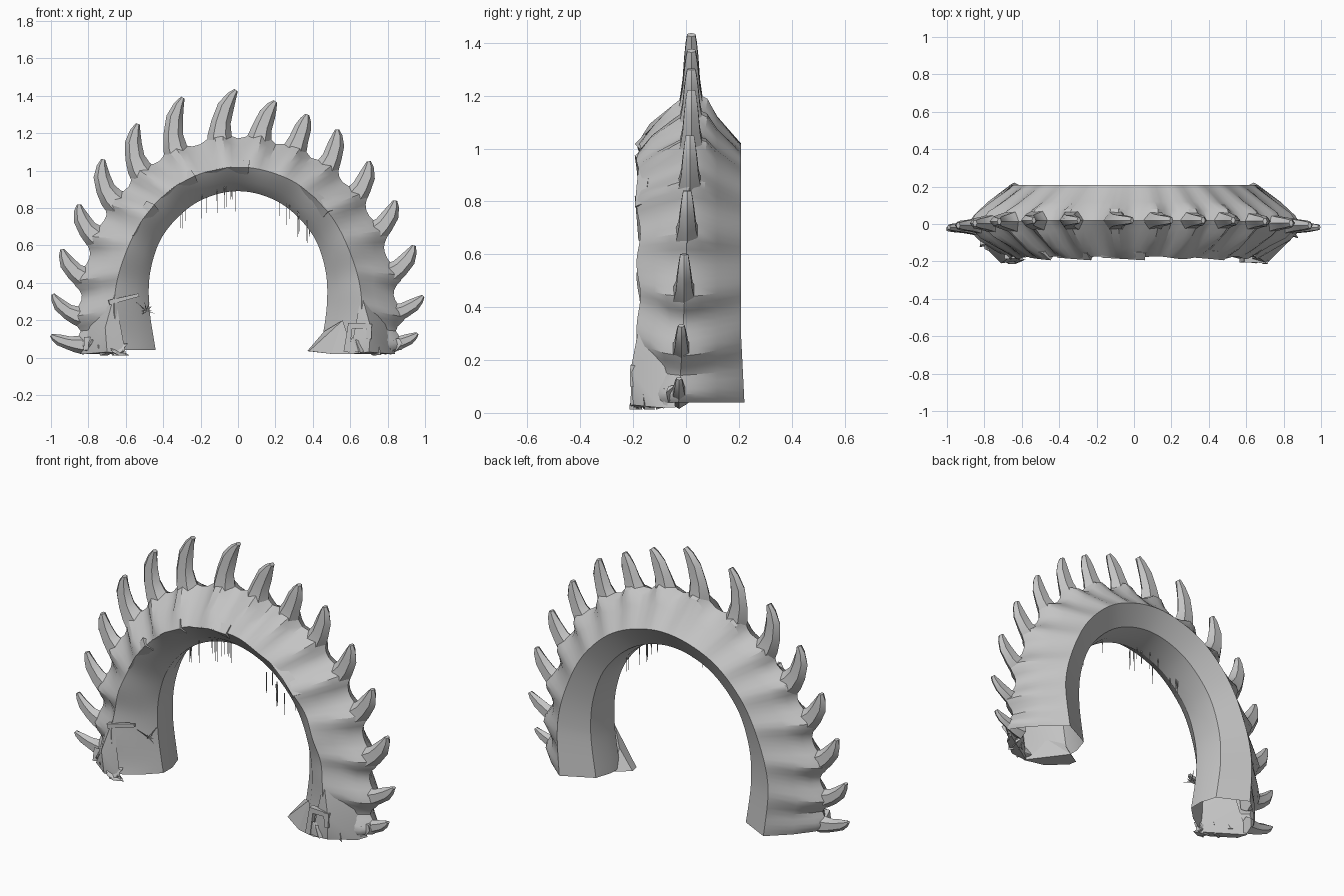
import bpy, bmesh, math, random
from mathutils import Vector

random.seed(4)
if "Cube" in bpy.data.objects:
    bpy.data.objects.remove(bpy.data.objects["Cube"])

bone = bpy.data.materials.new("pale bone grey")
bone.use_nodes = True
bone.diffuse_color = (0.55, 0.55, 0.55, 1)
bone.node_tree.nodes["Principled BSDF"].inputs["Base Color"].default_value = (0.55, 0.55, 0.55, 1)


def finish(name, bm, angle=35):
    bmesh.ops.recalc_face_normals(bm, faces=bm.faces)
    mesh = bpy.data.meshes.new(name)
    bm.to_mesh(mesh)
    bm.free()
    mesh.materials.append(bone)
    ob = bpy.data.objects.new(name, mesh)
    bpy.context.collection.objects.link(ob)
    bpy.ops.object.select_all(action="DESELECT")
    ob.select_set(True)
    bpy.context.view_layer.objects.active = ob
    bpy.ops.object.shade_smooth_by_angle(angle=math.radians(angle))


def loft(bm, rings, capped=True):
    """Skin a list of equal closed rings."""
    rows = [[bm.verts.new(p) for p in ring] for ring in rings]
    n = len(rows[0])
    for a, b in zip(rows, rows[1:]):
        for i in range(n):
            j = (i + 1) % n
            bm.faces.new((a[i], a[j], b[j], b[i]))
    if capped:
        bm.faces.new(rows[0])
        bm.faces.new(rows[-1])


def hull(name, pts, angle=15):
    """Faceted chunk wrapped round a few points."""
    bm = bmesh.new()
    out = bmesh.ops.convex_hull(bm, input=[bm.verts.new(p) for p in pts])
    bmesh.ops.delete(bm, geom=[v for v in out["geom_interior"] if v.is_valid], context="VERTS")
    finish(name, bm, angle)


def spline(pts, t):
    """Smooth curve through points, t from 0 to 1."""
    u = t * (len(pts) - 1)
    i = min(int(u), len(pts) - 2)
    f = u - i
    a, b, c, d = (Vector(pts[max(0, min(k, len(pts) - 1))]) for k in range(i - 1, i + 3))
    return 0.5 * (2 * b + (c - a) * f + (2 * a - 5 * b + 4 * c - d) * f ** 2
                  + (3 * b - a - 3 * c + d) * f ** 3)


def arch(half):
    return [(-x, z) for x, z in half] + [(x, z) for x, z in reversed(half[:-1])]


# Rails of the arch, from foot to crown
inner = arch([(.44, .04), (.475, .28), (.465, .48), (.39, .67), (.22, .83), (0, .89)])
edge = arch([(.64, .04), (.66, .32), (.6, .56), (.48, .78), (.28, .95), (0, 1.02)])
ridge = arch([(.83, .04), (.84, .28), (.79, .56), (.65, .84), (.39, 1.07), (0, 1.175)])

# Spikes along the ridge: base x, base z, tip x, tip z
spikes = [(-.87, .07, -1.0, .12), (-.86, .22, -.99, .34), (-.82, .42, -.94, .58),
          (-.76, .64, -.85, .82), (-.67, .84, -.72, 1.06), (-.52, .99, -.535, 1.25),
          (-.33, 1.09, -.295, 1.39), (-.1, 1.16, -.01, 1.43), (.11, 1.16, .2, 1.37),
          (.3, 1.1, .37, 1.3), (.47, 1.0, .53, 1.22), (.62, .85, .7, 1.05),
          (.73, .66, .84, .84), (.81, .44, .94, .6), (.83, .23, .99, .33), (.83, .07, .96, .13)]


def ridge_y(z):
    return .02 - .05 * (1 - min(1, z / .95))


def section(t):
    """Cross-section: ridge swelling at each spike, hollow flanks, sharp edges, bulging underside."""
    i, s, r = spline(inner, t), spline(edge, t), spline(ridge, t)
    swell = max(math.exp(-((r - Vector(p[:2])).length / .055) ** 2) for p in spikes)
    r = r + (r - s).normalized() * (.065 * swell - .005)
    low = max(0, 1 - s.y / .3)
    yr = ridge_y(s.y)
    front, back = -.18 - .02 * low, .208 + .015 * low
    wob = .012 * math.sin(t * 61)
    rows = [(r, yr), (s.lerp(r, .85), yr + .05 + .012 * swell), (s.lerp(r, .52), .118),
            (s, back), (s.lerp(i, .85), .135), (i, .04), (i, -.04),
            (s.lerp(i, .6), -.12), (s, front + wob * .6),
            (s.lerp(r, .38), -.11 + wob - .02 * swell),
            (s.lerp(r, .74), yr - .05 - .02 * swell)]
    return [Vector((p.x, y, p.y)) for p, y in rows]


# Hollow arch, open at the feet
bm = bmesh.new()
steps = 100
loft(bm, [section(k / steps) for k in range(steps + 1)], capped=False)
finish("arch_body", bm, 28)

# Curved spikes: position along, half width, half depth
levels = [(0, .078, .07), (.22, .064, .05), (.42, .052, .038), (.68, .045, .031),
          (.88, .028, .024), (1, .011, .018)]
for k, (bx, bz, tx, tz) in enumerate(spikes):
    y0 = ridge_y(bz)
    out = Vector((bx, 0, bz - .35 * min(1, bz / .95))).normalized()
    base, tip = Vector((bx, y0, bz)), Vector((tx, y0, tz))
    size = .62 + .38 * min(1, bz / .5)
    mid = base + out * (tip - base).length * .5
    base = base - out * .05
    rings = []
    for t, w, d in levels:
        c = base * (1 - t) ** 2 + mid * 2 * t * (1 - t) + tip * t * t
        tan = ((mid - base) * (1 - t) + (tip - mid) * t).normalized()
        side = tan.cross(Vector((0, 1, 0)))
        ring = []
        for a in range(6):
            ang = math.tau * a / 6
            p = c + side * math.cos(ang) * w * size + Vector((0, math.sin(ang) * d * size, 0))
            p.z = max(p.z, .015)
            ring.append(p)
        rings.append(ring)
    bm = bmesh.new()
    loft(bm, rings)
    finish(f"spike_{k + 1}", bm, 30)

# Thin broken lips rising out of the front edge
for k, t in enumerate((.24, .34, .44, .62)):
    rings = []
    for f in (0, .5, 1):
        u = t + f * .08
        s, i, r = spline(edge, u), spline(inner, u), spline(ridge, u)
        grow = .014 * f
        a, b = s.lerp(r, .12 + .15 * f), s.lerp(i, .1 + .2 * f)
        rings.append([Vector((a.x, -.155 + .02 * (1 - f), a.y)), Vector((s.x, -.18 - grow, s.y)),
                      Vector((b.x, -.155, b.y)), Vector((s.x, -.13, s.y))])
    bm = bmesh.new()
    loft(bm, rings)
    finish(f"edge_lip_{k + 1}", bm, 20)

# Ragged collar and rubble round the front of each foot
collar = [(.71, -.21, .16), (.7, -.2, .03), (.82, -.1, .02), (.77, -.07, .27),
          (.6, -.195, .02), (.66, -.175, .34), (.84, -.04, .02)]
for sign, name in ((-1, "right"), (1, "left")):
    hull(f"{name}_foot_collar", [(sign * x, y, z) for x, y, z in collar], 40)
    for k in range(7):
        x = random.uniform(.58, .84)
        c = Vector((sign * x, -.19 + max(0, x - .66) * .8, random.uniform(.03, .07)))
        pts = [c + Vector([random.uniform(-1, 1) * s for s in (.055, .025, .045)])
               for _ in range(8)]
        for p in pts:
            p.z = max(p.z, .012)
        hull(f"{name}_rubble_{k + 1}", pts)

# Low apron spreading inward from the left foot
hull("left_foot_apron", [(.37, -.05, .035), (.38, -.1, .035), (.5, -.17, .02), (.62, -.2, .02),
                         (.45, 0, .03), (.46, -.06, .14), (.56, -.165, .2)])


def rod(bm, a, b, r0, r1, sides=4):
    """Thin tapering strand between two points."""
    a, b = Vector(a), Vector(b)
    d = (b - a).normalized()
    u = d.orthogonal().normalized()
    v = d.cross(u)
    loft(bm, [[c + (u * math.cos(math.tau * k / sides) + v * math.sin(math.tau * k / sides)) * r
               for k in range(sides)] for c, r in ((a, r0), (b, r1))])


# Square niche frame at the left foot
bm = bmesh.new()
for a, b in (((.58, -.19, .03), (.6, -.19, .17)), ((.59, -.19, .17), (.7, -.195, .17)),
             ((.7, -.195, .18), (.7, -.2, .1))):
    rod(bm, a, b, .022, .018)
finish("foot_niche_frame", bm, 20)

# Splinter and twigs on the right leg
bm = bmesh.new()
rod(bm, (-.69, -.175, .295), (-.53, -.165, .335), .018, .012)
for k in range(9):
    c = Vector((-.49, -.1, .25))
    rod(bm, c, c + Vector([random.uniform(-1, 1) * s for s in (.06, .05, .06)]), .004, .001)
finish("splinter_and_twigs", bm)

# Strands hanging from the underside
bm = bmesh.new()
drops = [random.uniform(-.36, -.01) for _ in range(13)] + [random.uniform(.2, .4) for _ in range(9)]
for x in drops:
    z = .9 - 1.35 * x * x
    y = random.uniform(-.12, .02)
    rod(bm, (x, y, z + .02), (x, y, z - random.uniform(.04, .12)), .003, .0012)
finish("hanging_strands", bm)
